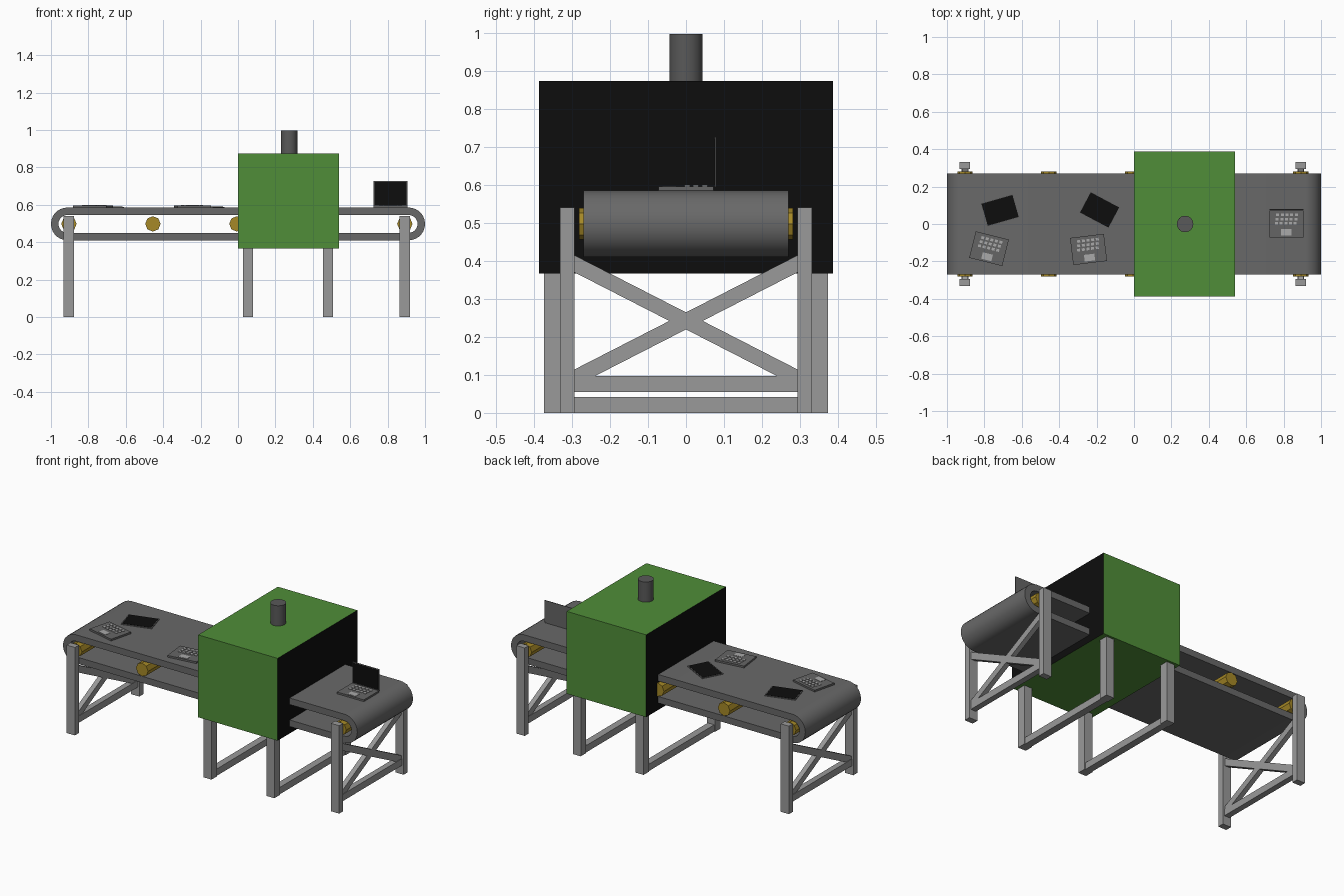
import bpy, bmesh, math
from mathutils import Matrix, Vector

if "Cube" in bpy.data.objects:
    bpy.data.objects.remove(bpy.data.objects["Cube"])


def material(name, rgb):
    m = bpy.data.materials.new(name)
    m.diffuse_color = (*rgb, 1)
    m.use_nodes = True
    m.node_tree.nodes["Principled BSDF"].inputs["Base Color"].default_value = m.diffuse_color
    return m


GREEN = material("green paint", (0.08, 0.27, 0.04))
BLACK = material("black", (0.004, 0.004, 0.004))
GOLD = material("brass", (0.38, 0.25, 0.02))
RUBBER = material("dark rubber", (0.14, 0.14, 0.14))
PIPE = material("dark pipe", (0.1, 0.1, 0.1))
STEEL = material("steel", (0.32, 0.32, 0.32))
CASE = material("laptop case", (0.13, 0.13, 0.13))
KEY = material("light keys", (0.4, 0.4, 0.4))


def finish(name, bm, mats):
    bmesh.ops.recalc_face_normals(bm, faces=bm.faces)
    me = bpy.data.meshes.new(name)
    bm.to_mesh(me)
    bm.free()
    for m in mats:
        me.materials.append(m)
    ob = bpy.data.objects.new(name, me)
    bpy.context.collection.objects.link(ob)
    return ob


def smooth(ob):
    bpy.ops.object.select_all(action='DESELECT')
    ob.select_set(True)
    bpy.context.view_layer.objects.active = ob
    bpy.ops.object.shade_smooth_by_angle(angle=math.radians(35))


def add_box(bm, lo, hi, mat=0, rot=None):
    lo, hi = Vector(lo), Vector(hi)
    m = Matrix.Translation((lo + hi) / 2) @ (rot or Matrix()) @ Matrix.Diagonal((*(hi - lo), 1))
    verts = bmesh.ops.create_cube(bm, size=1, matrix=m)["verts"]
    for f in {f for v in verts for f in v.link_faces}:
        f.material_index = mat


def box(name, lo, hi, mat):
    bm = bmesh.new()
    add_box(bm, lo, hi)
    return finish(name, bm, [mat])


def cylinder(name, center, r, depth, sides, mat, rot=None):
    bm = bmesh.new()
    bmesh.ops.create_cone(bm, cap_ends=True, segments=sides, radius1=r, radius2=r, depth=depth,
                          matrix=Matrix.Translation(center) @ (rot or Matrix()))
    return finish(name, bm, [mat])


# Belt: closed stadium loop with thickness
BELT_Z, BELT_R, BELT_T, BELT_W = 0.4975, 0.0875, 0.04, 0.27


def stadium(r, n=14):
    cx = 1 - BELT_R
    pts = []
    for s, a0 in ((1, -math.pi / 2), (-1, math.pi / 2)):
        for i in range(n + 1):
            a = a0 + math.pi * i / n
            pts.append((s * cx + r * math.cos(a), BELT_Z + r * math.sin(a)))
    return pts


bm = bmesh.new()
rings = [[bm.verts.new((x, y, z)) for x, z in stadium(r)]
         for r, y in ((BELT_R, -BELT_W), (BELT_R, BELT_W),
                      (BELT_R - BELT_T, BELT_W), (BELT_R - BELT_T, -BELT_W))]
count = len(rings[0])
for k in range(4):
    a, b = rings[k], rings[(k + 1) % 4]
    for i in range(count):
        j = (i + 1) % count
        bm.faces.new((a[i], a[j], b[j], b[i]))
smooth(finish("conveyor_belt", bm, [RUBBER]))

# Rollers
for i in range(5):
    cylinder(f"roller_{i + 1}", (-0.904 + 0.449 * i, 0, BELT_Z), 0.041, 0.564, 8, GOLD,
             Matrix.Rotation(math.pi / 2, 4, 'X'))

# Conveyor stands: two posts, low rail and crossed braces
for side, x in (("left", -0.904), ("right", 0.892)):
    for s, end in ((-1, "front"), (1, "back")):
        y0, y1 = sorted((s * 0.293, s * 0.332))
        box(f"{side}_{end}_post", (x - 0.028, y0, 0), (x + 0.028, y1, 0.54), STEEL)
        bm = bmesh.new()
        top, low, h = 0.392, 0.092, 0.0225
        prof = [(-s * 0.293, low - h), (s * 0.293, top - h),
                (s * 0.293, top + h), (-s * 0.293, low + h)]
        near, far = [[bm.verts.new((x + d, y, z)) for y, z in prof] for d in (-0.015, 0.015)]
        bm.faces.new(near)
        bm.faces.new(far)
        for i in range(4):
            j = (i + 1) % 4
            bm.faces.new((near[i], near[j], far[j], far[i]))
        finish(f"{side}_{end}_brace", bm, [STEEL])
    box(f"{side}_low_rail", (x - 0.018, -0.293, 0.055), (x + 0.018, 0.293, 0.097), STEEL)

# Machine housing: green box with black ends
bm = bmesh.new()
add_box(bm, (0, -0.387, 0.367), (0.54, 0.387, 0.873))
bm.normal_update()
for f in bm.faces:
    f.material_index = int(abs(f.normal.x) > 0.5)
finish("machine_housing", bm, [GREEN, BLACK])

# Chimney
smooth(cylinder("chimney", (0.273, 0, 0.93), 0.044, 0.134, 24, PIPE))

# Housing legs with floor rails
for n, x in (("left", 0.054), ("right", 0.481)):
    for s, end in ((-1, "front"), (1, "back")):
        y0, y1 = sorted((s * 0.32, s * 0.373))
        box(f"housing_{n}_{end}_leg", (x - 0.027, y0, 0), (x + 0.027, y1, 0.37), STEEL)
    box(f"housing_{n}_floor_rail", (x - 0.022, -0.32, 0), (x + 0.022, 0.32, 0.042), STEEL)

TOP = BELT_Z + BELT_R


# Laptop keyboard half: slab, keys and touchpad
def keyboard(name, x, y, angle):
    bm = bmesh.new()
    add_box(bm, (-0.091, -0.073, 0), (0.091, 0.073, 0.011))
    for r in range(3):
        for c in range(5):
            kx, ky = (c - 2) * 0.025 + (r - 1) * 0.003, 0.003 + r * 0.023
            add_box(bm, (kx - 0.008, ky - 0.007, 0.009), (kx + 0.008, ky + 0.007, 0.014), 1)
    add_box(bm, (-0.028, -0.062, 0.009), (0.028, -0.026, 0.0125), 1)
    ob = finish(name, bm, [CASE, KEY])
    ob.location = (x, y, TOP)
    ob.rotation_euler.z = math.radians(angle)


# Laptop screen half: thin shell with a black panel on +z
def screen(name, loc, rot):
    bm = bmesh.new()
    add_box(bm, (-0.091, -0.066, 0), (0.091, 0.066, 0.004))
    add_box(bm, (-0.086, -0.061, 0.003), (0.086, 0.061, 0.005), 1)
    ob = finish(name, bm, [CASE, BLACK])
    ob.location = loc
    ob.rotation_euler = [math.radians(a) for a in rot]


keyboard("open_laptop_base", 0.815, 0, 0)
screen("open_laptop_screen", (0.815, 0.079, 0.66), (90, 0, 0))
keyboard("loose_keyboard_1", -0.775, -0.132, -14)
keyboard("loose_keyboard_2", -0.243, -0.136, 7)
screen("loose_screen_1", (-0.716, 0.073, TOP), (0, 0, 16))
screen("loose_screen_2", (-0.184, 0.075, TOP), (0, 0, -28))
